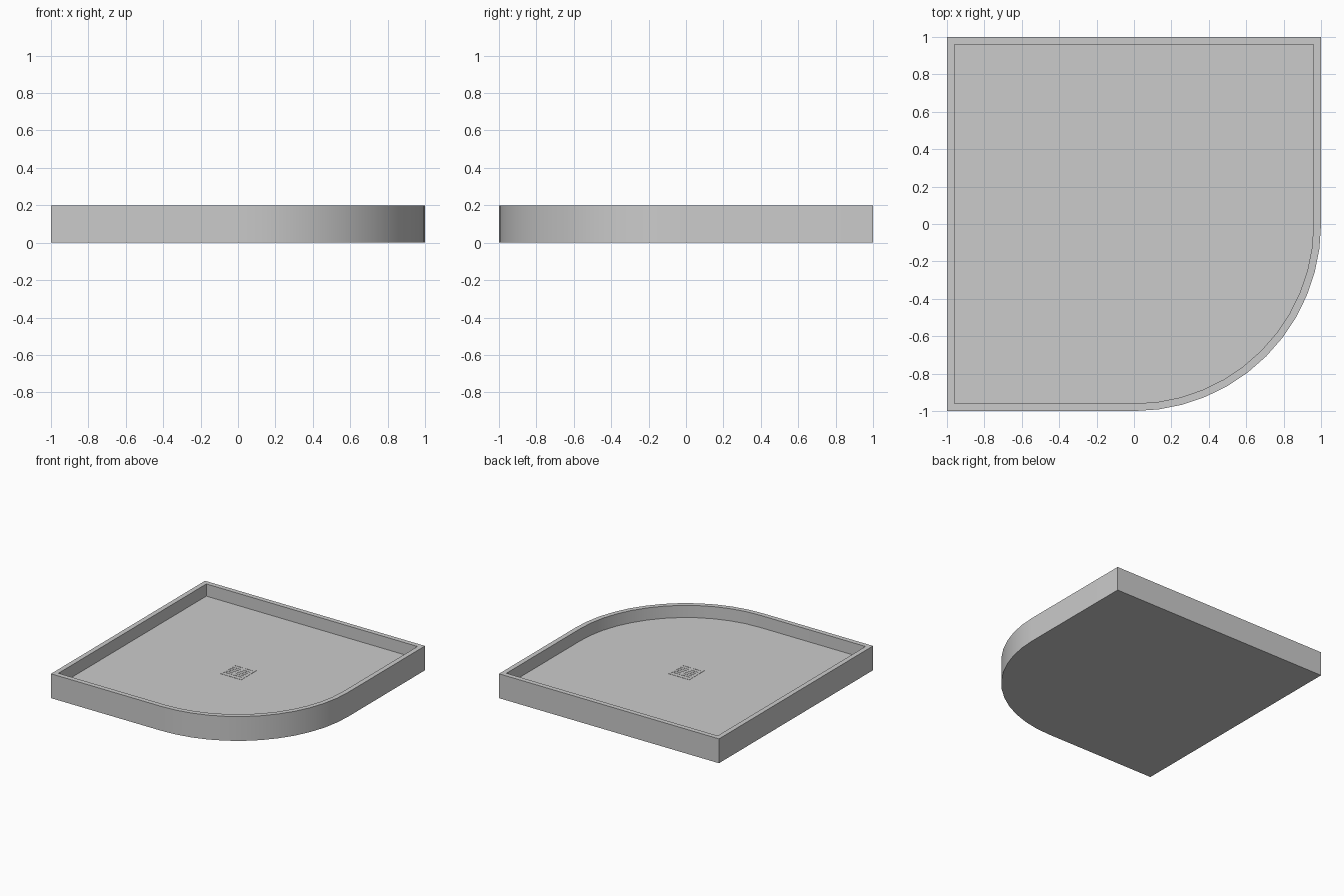
import bpy, bmesh
from math import sin, cos, radians

if "Cube" in bpy.data.objects:
    bpy.data.objects.remove(bpy.data.objects["Cube"])

HEIGHT, FLOOR, RIM, SEGMENTS = 0.2, 0.1, 0.04, 12


def outline(r):
    """Square with half-size r whose front right corner is a quarter circle."""
    pts = [(r, r), (-r, r), (-r, -r)]
    for i in range(SEGMENTS + 1):
        a = radians(-90 + 90 * i / SEGMENTS)
        pts.append((r * cos(a), r * sin(a)))
    return pts


def finish(bm, name):
    bmesh.ops.recalc_face_normals(bm, faces=bm.faces[:])
    mesh = bpy.data.meshes.new(name)
    bm.to_mesh(mesh)
    bm.free()
    ob = bpy.data.objects.new(name, mesh)
    bpy.context.collection.objects.link(ob)
    return ob


# Tray: stacked outlines from the underside, over the rim, down to the floor
bm = bmesh.new()
rings = [[bm.verts.new((x, y, z)) for x, y in outline(r)]
         for r, z in [(1, 0), (1, HEIGHT), (1 - RIM, HEIGHT), (1 - RIM, FLOOR)]]
for a, b in zip(rings, rings[1:]):
    for i in range(len(a)):
        j = (i + 1) % len(a)
        bm.faces.new((a[i], a[j], b[j], b[i]))
bm.faces.new(rings[0])
bm.faces.new(rings[-1])
tray = finish(bm, "shower_tray")
bpy.context.view_layer.objects.active = tray
tray.select_set(True)
bpy.ops.object.shade_smooth_by_angle(angle=radians(30))


# Drain grate: thin square frame with slats set almost flush in the floor
def slab(bm, x0, x1, y0, y1, top=0.002):
    cube = bmesh.ops.create_cube(bm, size=1)["verts"]
    bmesh.ops.scale(bm, verts=cube, vec=(x1 - x0, y1 - y0, top * 2))
    bmesh.ops.translate(bm, verts=cube,
                        vec=((x0 + x1) / 2, (y0 + y1) / 2, FLOOR))


bm = bmesh.new()
half, edge = 0.1, 0.022
inner = half - edge
for s in (-1, 1):
    lo, hi = sorted((s * inner, s * half))
    slab(bm, -half, half, lo, hi)
    slab(bm, lo, hi, -inner, inner)
slab(bm, -0.008, 0.008, -inner, inner)
for s in (-1, 1):
    lo, hi = sorted((s * 0.008, s * inner))
    for k in range(-2, 3):
        slab(bm, lo, hi, k * 0.027 - 0.008, k * 0.027 + 0.008)
finish(bm, "drain_grate")
